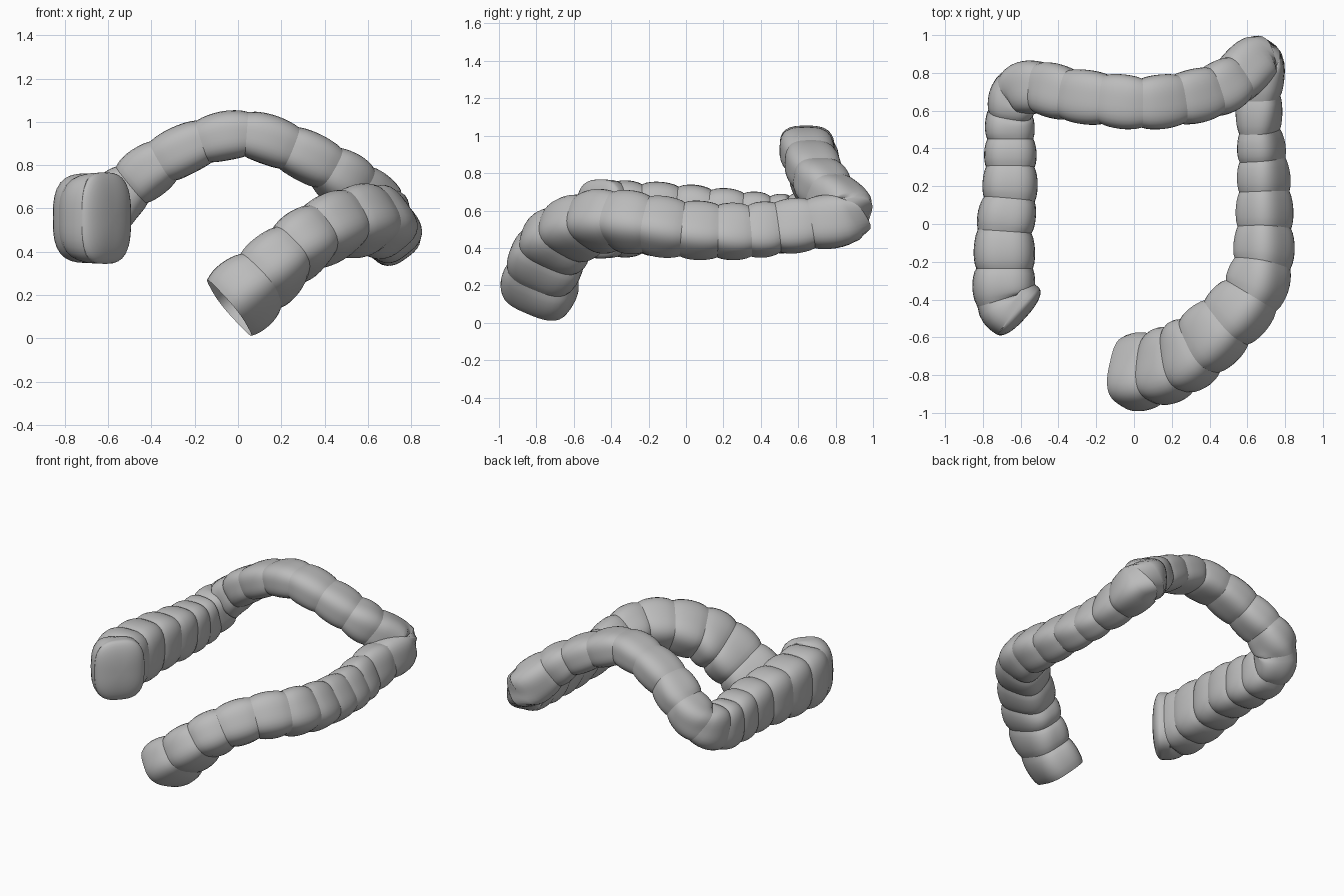
import bpy, bmesh, math
from mathutils import Vector

cube = bpy.data.objects.get("Cube")
if cube:
    bpy.data.objects.remove(cube, do_unlink=True)

SIDES, STEPS = 40, 8

# Centre line: one point at every pinch between pouches
PINCHES = [Vector(p) for p in (
    # rising front limb
    (-.04, -.79, .14), (.105, -.77, .265), (.235, -.72, .385), (.35, -.645, .47),
    (.49, -.52, .53), (.62, -.38, .545),
    # side limb
    (.68, -.21, .525), (.69, -.02, .5), (.69, .17, .49), (.68, .34, .49),
    (.665, .49, .51), (.66, .67, .53),
    # sharp bend and arched back limb
    (.655, .86, .57), (.53, .76, .7), (.41, .7, .79), (.235, .66, .88),
    (.04, .64, .943), (-.155, .66, .91), (-.345, .685, .82), (-.49, .72, .71),
    # second bend and closing limb
    (-.61, .71, .6), (-.655, .59, .54), (-.655, .45, .53), (-.655, .3, .54),
    (-.66, .13, .55), (-.685, -.04, .555), (-.685, -.235, .555),
    (-.685, -.395, .555), (-.615, -.46, .555))]

# Half width, half height and roll in degrees, at chosen pinches
SIZES = {0: (.185, .14, -30), 2: (.18, .13, -30), 4: (.155, .135, -30),
         6: (.13, .14, -40), 8: (.11, .135, -35), 10: (.095, .13, -20),
         12: (.125, .13, 0), 14: (.13, .105, 0), 17: (.13, .102, 0),
         19: (.13, .11, 0), 21: (.115, .14, 0), 24: (.135, .16, 0),
         26: (.15, .185, 0), 28: (.15, .19, 0)}


def size_at(s):
    keys = sorted(SIZES)
    a, b = next(p for p in zip(keys, keys[1:]) if s <= p[1])
    f = (s - a) / (b - a)
    return [u + (v - u) * f for u, v in zip(SIZES[a], SIZES[b])]


def centre(s):
    """Smooth curve through the pinch points."""
    last = len(PINCHES) - 1
    i = min(int(s), last - 1)
    t = s - i
    b, c = PINCHES[i], PINCHES[i + 1]
    a = PINCHES[i - 1] if i else b * 2 - c
    d = PINCHES[i + 2] if i + 2 <= last else c * 2 - b
    return (b * 2 + (c - a) * t + (a * 2 - b * 5 + c * 4 - d) * t ** 2
            + (b * 3 - a - c * 3 + d) * t ** 3) / 2


def frame(s):
    e = .02
    last = len(PINCHES) - 1
    tangent = (centre(min(s + e, last)) - centre(max(s - e, 0))).normalized()
    side = Vector((0, 0, 1)).cross(tangent).normalized()
    return tangent, side, tangent.cross(side)


def add_ring(bm, s, scale, push=0):
    """Rounded-square ring across the tube."""
    w, h, roll = size_at(s)
    tangent, side, up = frame(s)
    origin = centre(s) + tangent * push
    turn = math.radians(roll)
    ring = []
    for k in range(SIDES):
        a = 2 * math.pi * k / SIDES
        c, n = math.cos(a), math.sin(a)
        r = scale * (abs(c) ** 3 + abs(n) ** 3) ** (-1 / 3)
        u, v = c * r * w, n * r * h
        x = u * math.cos(turn) - v * math.sin(turn)
        y = u * math.sin(turn) + v * math.cos(turn)
        ring.append(bm.verts.new(origin + side * x + up * y))
    return ring


def bridge(bm, lower, upper):
    for k in range(SIDES):
        j = (k + 1) % SIDES
        bm.faces.new((lower[k], lower[j], upper[j], upper[k]))


bm = bmesh.new()
rings = []
spans = len(PINCHES) - 1

# Pouched tube, open at the start
for n in range(spans * STEPS + 1):
    s = n / STEPS
    bulge = abs(math.sin(math.pi * s)) ** .7
    if s > spans - .5:
        bulge = 1
    rings.append(add_ring(bm, s, 1 + .11 * bulge))

# Rounded blind end
for k in range(1, 8):
    a = math.pi / 2 * k / 8
    rings.append(add_ring(bm, spans, 1.11 * math.cos(a) ** .8, .055 * math.sin(a)))

for lower, upper in zip(rings, rings[1:]):
    bridge(bm, lower, upper)
tip = bm.verts.new(centre(spans) + frame(spans)[0] * .055)
for k in range(SIDES):
    bm.faces.new((rings[-1][k], rings[-1][(k + 1) % SIDES], tip))

# Smooth pouches with sharp pinches
for f in bm.faces:
    f.smooth = True
for i in range(1, spans):
    ring = rings[i * STEPS]
    for k in range(SIDES):
        bm.edges.get((ring[k], ring[(k + 1) % SIDES])).smooth = False

mesh = bpy.data.meshes.new("pouched_tube")
bm.to_mesh(mesh)
bm.free()
tube = bpy.data.objects.new("pouched_tube", mesh)
bpy.context.collection.objects.link(tube)

grey = bpy.data.materials.new("light_grey")
grey.use_nodes = True
colour = (.5, .5, .5, 1)
grey.diffuse_color = colour
grey.node_tree.nodes["Principled BSDF"].inputs["Base Color"].default_value = colour
mesh.materials.append(grey)
